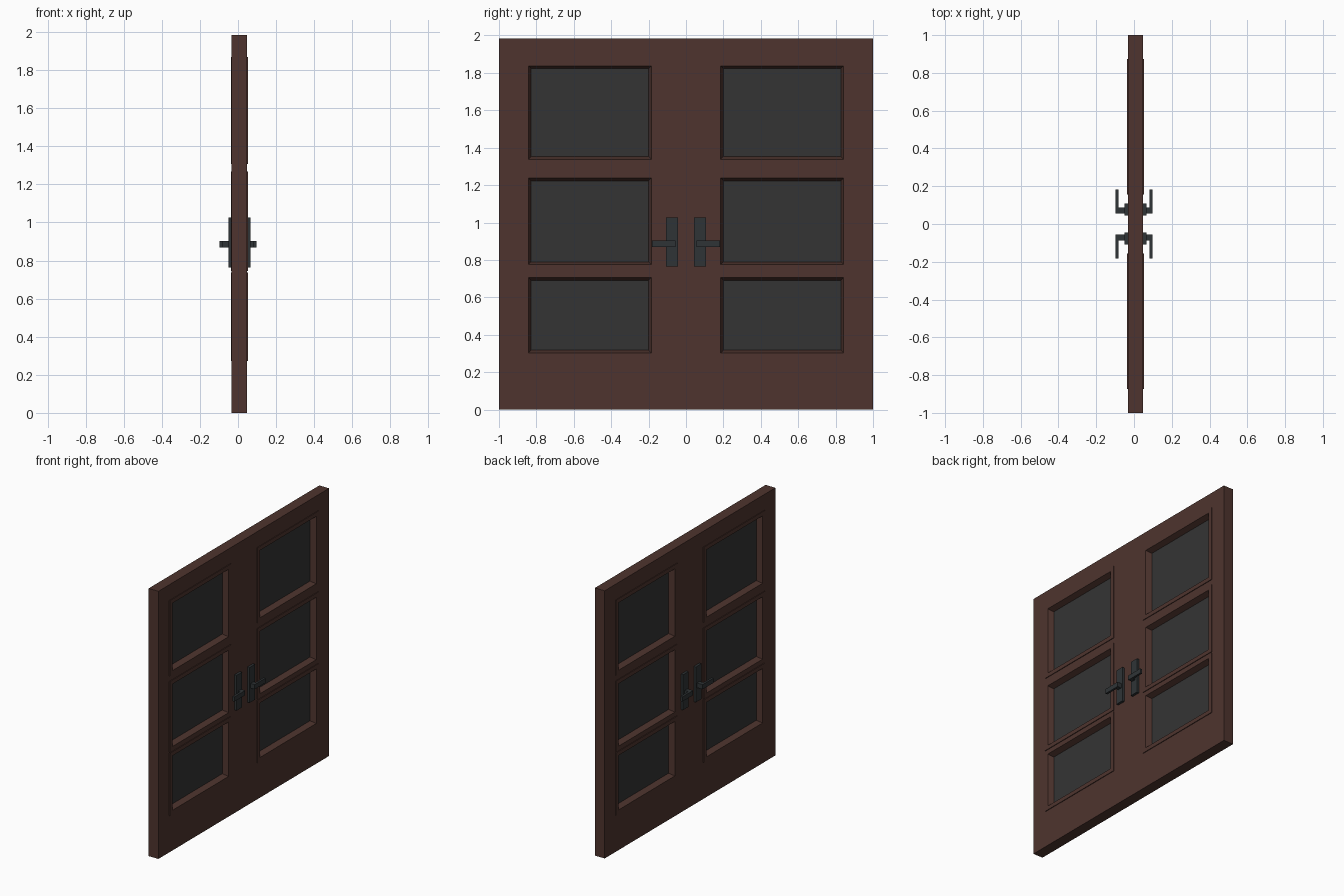
import bpy, bmesh
from mathutils import Vector

if "Cube" in bpy.data.objects:
    bpy.data.objects.remove(bpy.data.objects["Cube"])

CX = 0.007            # centre plane of the door slab
HALF = 0.04           # half slab thickness
H = 1.985
OUT_Y = (0.155, 0.873)                                   # moulding outer sides
ROWS = [(0.272, 0.736), (0.745, 1.268), (1.308, 1.868)]  # moulding bottoms and tops


def mat(name, srgb):
    m = bpy.data.materials.new(name)
    lin = [((c / 255 + 0.055) / 1.055) ** 2.4 for c in srgb]
    m.diffuse_color = (*lin, 1)
    m.use_nodes = True
    m.node_tree.nodes["Principled BSDF"].inputs["Base Color"].default_value = m.diffuse_color
    return m


WOOD = mat("dark brown wood", (78, 52, 46))
GLASS = mat("dark grey glass", (52, 52, 52))
METAL = mat("blackened metal", (47, 52, 54))


def finish(bm, name, material):
    bmesh.ops.recalc_face_normals(bm, faces=bm.faces)
    me = bpy.data.meshes.new(name)
    bm.to_mesh(me)
    bm.free()
    me.materials.append(material)
    ob = bpy.data.objects.new(name, me)
    bpy.context.collection.objects.link(ob)
    return ob


def add_box(bm, x, y, z):
    vs = bmesh.ops.create_cube(bm, size=1)["verts"]
    for v in vs:
        v.co = Vector([min(r) if c < 0 else max(r) for c, r in zip(v.co, (x, y, z))])


# Door slab: flat grid with the pane cells left out, thickened by extrusion
ys = [-1, -OUT_Y[1], -OUT_Y[0], OUT_Y[0], OUT_Y[1], 1]
zs = [0] + [z for r in ROWS for z in r] + [H]
bm = bmesh.new()
grid = [[bm.verts.new((CX - HALF, y, z)) for z in zs] for y in ys]
for i in range(len(ys) - 1):
    for j in range(len(zs) - 1):
        if i in (1, 3) and j % 2 == 1:
            continue
        bm.faces.new((grid[i][j], grid[i + 1][j], grid[i + 1][j + 1], grid[i][j + 1]))
ext = bmesh.ops.extrude_face_region(bm, geom=bm.faces[:], use_keep_orig=True)["geom"]
for g in ext:
    if isinstance(g, bmesh.types.BMVert):
        g.co.x = CX + HALF
finish(bm, "door_slab", WOOD)

# Moulding section: (inset from outer edge, offset from centre plane)
PROFILE = [(0, -0.045), (0.03, -0.045), (0.045, -0.004),
           (0.045, 0.004), (0.03, 0.045), (0, 0.045)]


def moulding(name, y0, y1, z0, z1):
    bm = bmesh.new()
    loops = []
    for d, x in PROFILE:
        loops.append([bm.verts.new((CX + x, y, z)) for y, z in
                      ((y0 + d, z0 + d), (y1 - d, z0 + d), (y1 - d, z1 - d), (y0 + d, z1 - d))])
    for a, b in zip(loops, loops[1:] + loops[:1]):
        for k in range(4):
            n = (k + 1) % 4
            bm.faces.new((a[k], a[n], b[n], b[k]))
    finish(bm, name, WOOD)


# Panes, mouldings and handles on both leaves
for side, s in (("left", -1), ("right", 1)):
    y0, y1 = sorted((s * OUT_Y[0], s * OUT_Y[1]))
    for row, (z0, z1) in zip(("lower", "middle", "upper"), ROWS):
        moulding(f"{side}_{row}_moulding", y0, y1, z0, z1)
        bm = bmesh.new()
        e = 0.044
        add_box(bm, (CX - 0.004, CX + 0.004), (y0 + e, y1 - e), (z0 + e, z1 - e))
        finish(bm, f"{side}_{row}_glass", GLASS)

    for face, f in (("back", -1), ("front", 1)):
        surf = CX + f * HALF
        tip = f * 0.098
        bm = bmesh.new()
        add_box(bm, (surf, surf + f * 0.018), (s * 0.044, s * 0.108), (0.764, 1.026))
        finish(bm, f"{side}_{face}_handle_plate", METAL)
        # L-shaped lever extruded from its outline seen from above
        bm = bmesh.new()
        outline = [(surf, 0.056), (tip, 0.056), (tip, 0.183), (tip - f * 0.016, 0.183),
                   (tip - f * 0.016, 0.088), (surf, 0.088)]
        base = bm.faces.new([bm.verts.new((x, s * y, 0.868)) for x, y in outline])
        top = bmesh.ops.extrude_face_region(bm, geom=[base], use_keep_orig=True)["geom"]
        for g in top:
            if isinstance(g, bmesh.types.BMVert):
                g.co.z = 0.903
        finish(bm, f"{side}_{face}_lever", METAL)
